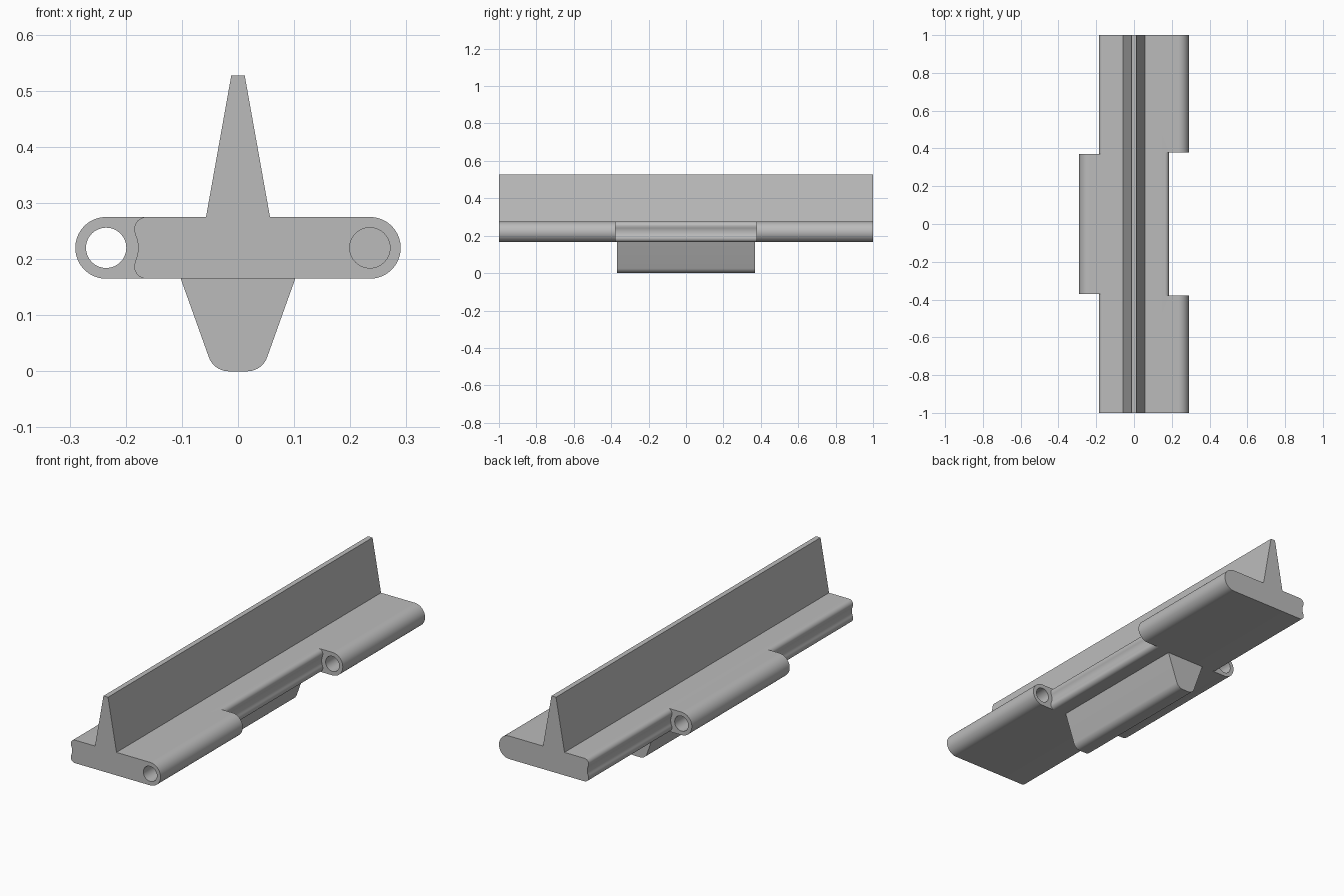
import bpy
import bmesh
from math import sin, cos, radians

old = bpy.data.objects.get("Cube")
if old:
    bpy.data.objects.remove(old, do_unlink=True)

steel = bpy.data.materials.new("plain_grey")
steel.use_nodes = True
GREY = (0.5, 0.5, 0.5, 1)
steel.diffuse_color = GREY
steel.node_tree.nodes["Principled BSDF"].inputs["Base Color"].default_value = GREY

MID = 0.22       # height of the pin axis
PIN_X = 0.235    # sideways offset of the pin axis
R = 0.055        # knuckle radius
TOP, LOW = MID + R, MID - R


def arc(cx, cz, r, start, end, n):
    """Points along an arc in the x-z plane, angles in degrees."""
    angles = [radians(start + (end - start) * i / n) for i in range(n + 1)]
    return [(cx + r * cos(a), cz + r * sin(a)) for a in angles]


def mirror_x(points):
    return [(-x, z) for x, z in reversed(points)]


def extrude(name, points, y0, y1):
    """Solid made by extruding an x-z outline along y."""
    bm = bmesh.new()
    face = bm.faces.new([bm.verts.new((x, y0, z)) for x, z in points])
    new = bmesh.ops.extrude_face_region(bm, geom=[face])["geom"]
    verts = [v for v in new if isinstance(v, bmesh.types.BMVert)]
    bmesh.ops.translate(bm, vec=(0, y1 - y0, 0), verts=verts)
    bmesh.ops.recalc_face_normals(bm, faces=bm.faces)
    mesh = bpy.data.meshes.new(name)
    bm.to_mesh(mesh)
    bm.free()
    obj = bpy.data.objects.new(name, mesh)
    bpy.context.collection.objects.link(obj)
    mesh.materials.append(steel)
    return obj


def smooth(obj):
    bpy.ops.object.select_all(action='DESELECT')
    obj.select_set(True)
    bpy.context.view_layer.objects.active = obj
    bpy.ops.object.shade_smooth_by_angle(angle=radians(30))


# Plate with rounded edges and the tall tapered fin
half = arc(PIN_X, MID, R, -90, 90, 32) + [(0.057, TOP), (0.012, 0.527)]
body = extrude("link_body", half + mirror_x(half), -1, 1)

# Wavy recess outline: rounded lip, hollow around the pin axis, rounded lip
lip = arc(0.163, TOP - 0.022, 0.022, 90, 0, 8)
hollow = arc(PIN_X, MID, 0.057, 155, 205, 10)
low_lip = [(x, 2 * MID - z) for x, z in reversed(lip)]
recess = ([(0.163, 0.3)] + lip + hollow + low_lip
          + [(0.163, 0.14), (0.35, 0.14), (0.35, 0.3)])
bore = arc(PIN_X, MID, 0.036, 0, 348.75, 31)

# Recesses and pin bores; the rear bore is blind
cutters = [
    extrude("recess_cutter_left", recess, -0.378, 0.378),
    extrude("recess_cutter_front", mirror_x(recess), -1.1, -0.37),
    extrude("recess_cutter_back", mirror_x(recess), 0.37, 1.1),
    extrude("bore_cutter_middle", mirror_x(bore), -0.5, 0.5),
    extrude("bore_cutter_front", bore, -1.1, -0.3),
    extrude("bore_cutter_back", bore, 0.3, 0.95),
]
for cutter in cutters:
    mod = body.modifiers.new(cutter.name, 'BOOLEAN')
    mod.operation = 'DIFFERENCE'
    mod.solver = 'EXACT'
    mod.object = cutter
bpy.context.view_layer.update()
cut_mesh = bpy.data.meshes.new_from_object(
    body.evaluated_get(bpy.context.evaluated_depsgraph_get()))
body.modifiers.clear()
body.data = cut_mesh
for cutter in cutters:
    bpy.data.objects.remove(cutter, do_unlink=True)
smooth(body)

# Tapered guide horn underneath with rounded lower edges
side = arc(0.0164, 0.0378, 0.0378, -90, -19.7, 10) + [(0.102, LOW)]
horn = extrude("guide_horn", side + mirror_x(side), -0.37, 0.37)
smooth(horn)
